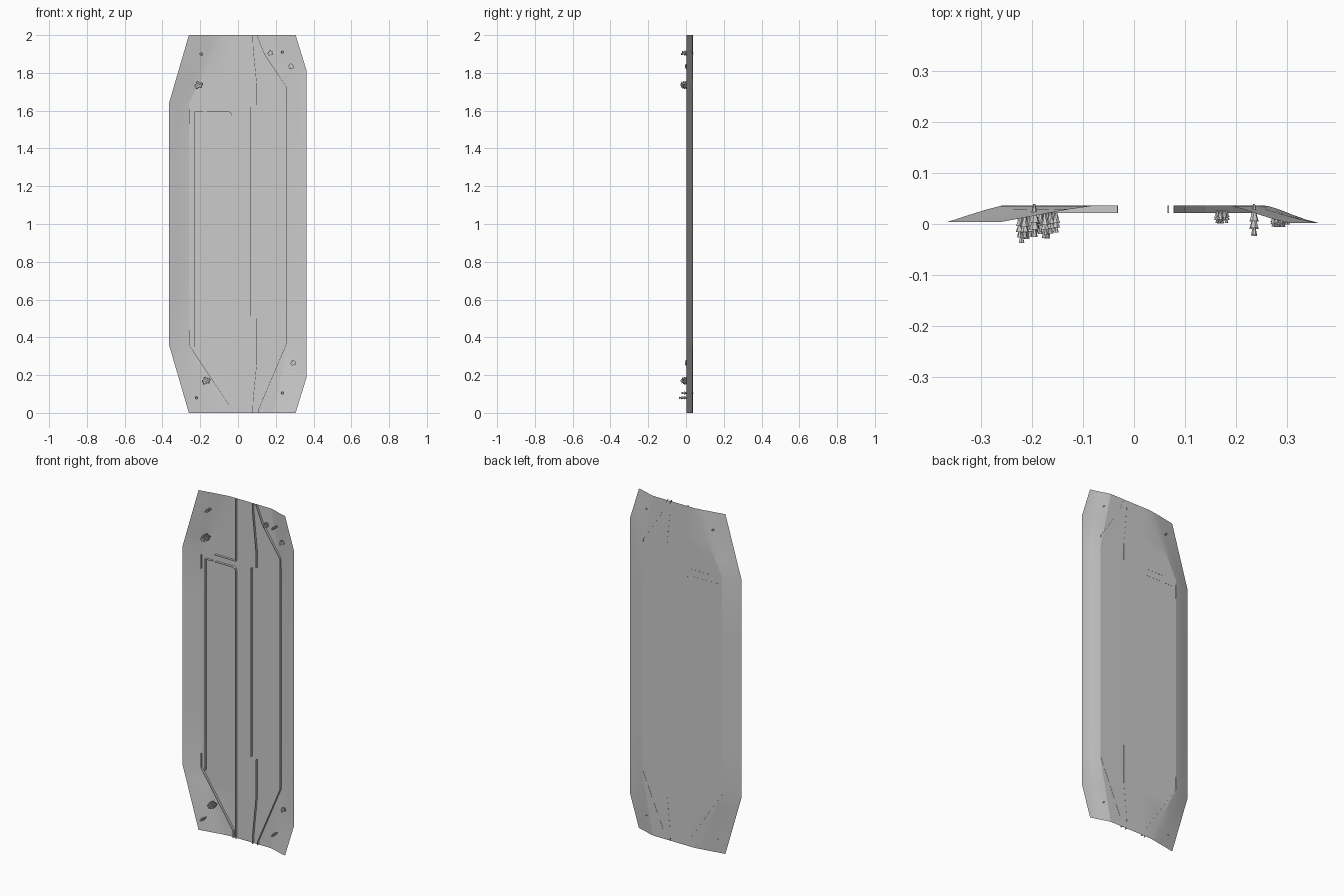
import bpy, bmesh, math, random
from mathutils import Matrix, Vector

if "Cube" in bpy.data.objects:
    bpy.data.objects.remove(bpy.data.objects["Cube"])

random.seed(4)


def make(name, bm):
    me = bpy.data.meshes.new(name)
    bm.to_mesh(me)
    bm.free()
    ob = bpy.data.objects.new(name, me)
    bpy.context.collection.objects.link(ob)
    return ob


def lerp(a, b, t):
    return a + (b - a) * t


def end_ratio(z, reach):
    # 0 in the straight middle, 1 at the top and bottom edges
    d = min(z, 2 - z)
    return max(0.0, 1 - d / reach)


# Thin sheet with sides that bend forward and chamfered corners
def row(z):
    e = end_ratio(z, 0.36)
    left = lerp(-0.365, -0.26, e)
    right = lerp(0.362, 0.305, end_ratio(z, 0.185))
    cl = lerp(-0.26, -0.08, e)
    cr = lerp(0.262, 0.19, e)
    prof = [(0, 0.004), (0.25, 0.0125), (0.5, 0.021), (0.75, 0.029), (1, 0.0355)]
    pts = [(lerp(left, cl, t), y) for t, y in prof]
    pts += [(-0.03, 0.036), (0.07, 0.036)]
    prof_r = [(0, 0.002), (0.25, 0.0085), (0.5, 0.0175), (0.75, 0.0275), (1, 0.0355)]
    pts += [(lerp(right, cr, t), y) for t, y in reversed(prof_r)]
    return [Vector((x, y, z)) for x, y in pts]


half = [0, 0.09, 0.185, 0.27, 0.36, 0.68]
levels = half + [1.0] + [2 - z for z in reversed(half)]
bm = bmesh.new()
grid = [[bm.verts.new(p) for p in row(z)] for z in levels]
for a, b in zip(grid, grid[1:]):
    for i in range(len(a) - 1):
        bm.faces.new((a[i], a[i + 1], b[i + 1], b[i]))
sheet = make("curved_sheet", bm)
bpy.context.view_layer.objects.active = sheet
sheet.select_set(True)
bpy.ops.object.shade_smooth_by_angle(angle=math.radians(12))


# Narrow ribs standing on the front of the sheet
def rib(name, path, y0=0.022, y1=0.0365):
    bm = bmesh.new()
    f = [bm.verts.new((x, y0, z)) for x, z in path]
    k = [bm.verts.new((x, y1, z)) for x, z in path]
    for i in range(len(path) - 1):
        bm.faces.new((f[i], f[i + 1], k[i + 1], k[i]))
    ob = make(name, bm)
    mod = ob.modifiers.new("thickness", 'SOLIDIFY')
    mod.thickness = 0.002
    mod.offset = 0


rib("centre_rib_upper", [(-0.032, 2), (-0.032, 1.635), (-0.17, 1.635)])
rib("centre_rib_lower", [(-0.165, 1.595), (-0.05, 1.595), (-0.038, 1.59),
                         (-0.032, 1.575), (-0.032, 0)])
rib("left_rib_corner", [(-0.185, 1.595), (-0.232, 1.595), (-0.232, 0.35)])
rib("left_rib_upper", [(-0.259, 1.61), (-0.259, 1.53)])
rib("left_rib_lower", [(-0.259, 0.44), (-0.259, 0.36), (-0.05, 0.045), (-0.05, 0)])
rib("middle_rib", [(0.067, 1.62), (0.067, 0.51)])
rib("middle_rib_upper", [(0.078, 2), (0.08, 1.93), (0.1, 1.73), (0.1, 1.63)])
rib("middle_rib_lower", [(0.078, 0), (0.08, 0.07), (0.1, 0.27), (0.1, 0.5)])
rib("right_rib", [(0.1, 2), (0.14, 1.9), (0.256, 1.725), (0.256, 0.365), (0.11, 0.02), (0.11, 0)])


# Ragged tufts: tiered spindles pointing along y
def spindle(bm, x, z, y0, y1, r):
    tiers = 4
    for i in range(tiers):
        t = (i + 0.5) / tiers
        rr = r * (0.45 + 0.75 * math.sin(math.pi * t))
        depth = (y1 - y0) / tiers * 1.5
        m = (Matrix.Translation((x, lerp(y0, y1, t), z))
             @ Matrix.Rotation(math.pi / 2, 4, 'X')
             @ Matrix.Rotation(random.random() * 3, 4, 'Z'))
        bmesh.ops.create_cone(bm, cap_ends=True, segments=6, radius1=rr * 0.3,
                              radius2=rr, depth=depth, matrix=m)


def tuft(name, x, z, size, y0, y1, count):
    bm = bmesh.new()
    for i in range(count):
        a = i * 2.4
        d = 0 if count == 1 else size * 0.75 * math.sqrt(i / count)
        lo = y0 if i == 0 else y0 + random.random() * (y1 - y0) * 0.3
        r = size if count == 1 else size * 0.3
        spindle(bm, x + d * math.cos(a), z + d * math.sin(a) * 0.85, lo, y1, r)
    make(name, bm)


for i, t in enumerate([
        (-0.21, 1.735, 0.026, -0.026, 0.02, 9), (-0.17, 0.17, 0.026, -0.025, 0.022, 9),
        (0.172, 1.905, 0.018, 0.002, 0.026, 8), (0.282, 1.835, 0.018, -0.005, 0.014, 8),
        (0.293, 0.265, 0.018, -0.005, 0.014, 8), (-0.195, 1.9, 0.009, -0.022, 0.036, 1),
        (-0.22, 0.08, 0.008, -0.034, 0.018, 1), (0.235, 1.91, 0.008, -0.018, 0.036, 1),
        (0.235, 0.105, 0.008, -0.02, 0.036, 1)]):
    tuft(f"tuft_{i + 1}", *t)
